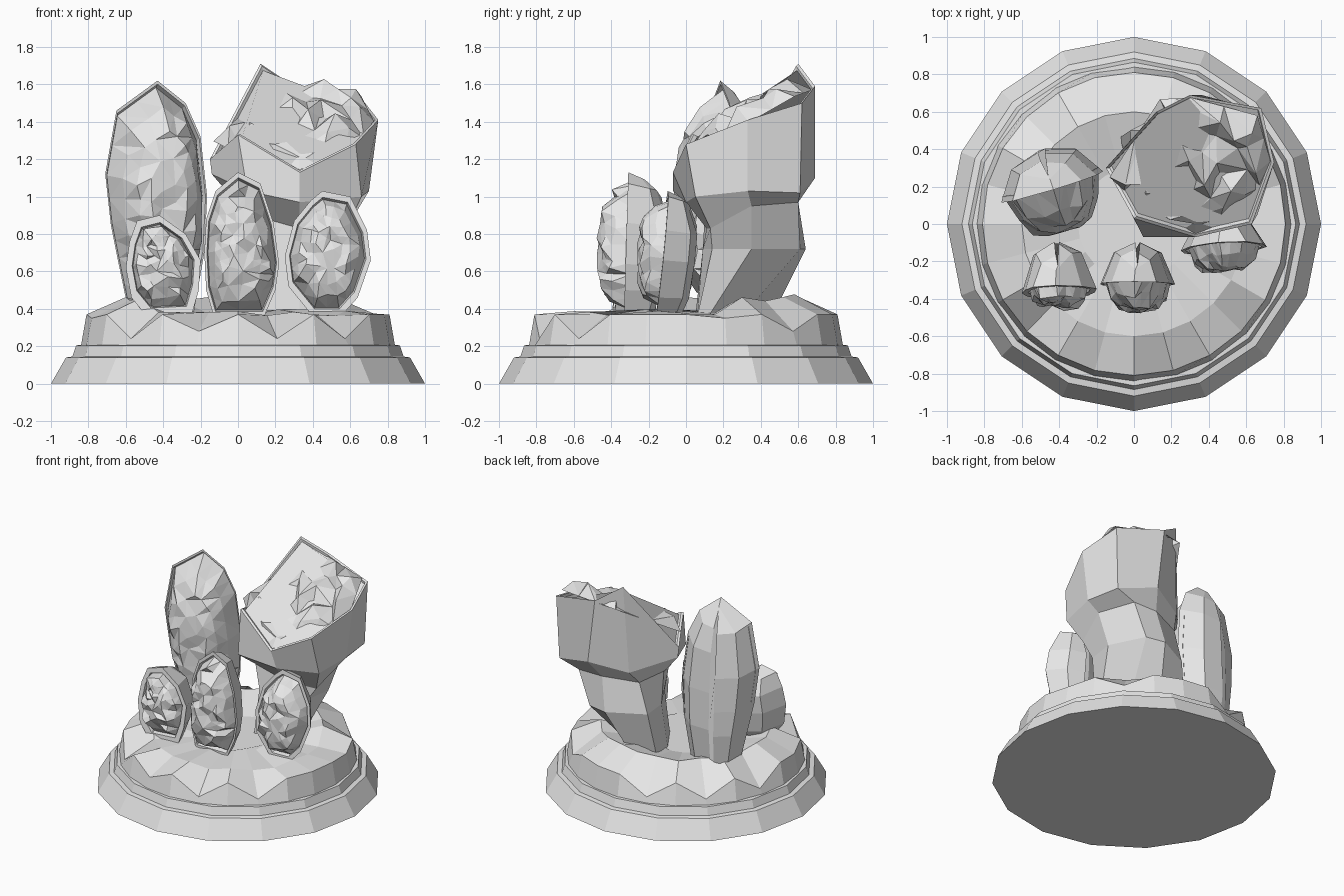
import bpy
import bmesh
import math
import random
from mathutils import Vector
from mathutils.geometry import delaunay_2d_cdt

random.seed(7)
if "Cube" in bpy.data.objects:
    bpy.data.objects.remove(bpy.data.objects["Cube"], do_unlink=True)

stone = bpy.data.materials.new("pale grey stone")
stone.use_nodes = True
GREY = (0.8, 0.8, 0.8, 1)
stone.diffuse_color = GREY
stone.node_tree.nodes["Principled BSDF"].inputs["Base Color"].default_value = GREY


def add_object(name, mesh):
    mesh.materials.append(stone)
    bpy.context.collection.objects.link(bpy.data.objects.new(name, mesh))


def loft(name, rings):
    """Closed faceted solid through equal rings."""
    bm = bmesh.new()
    loops = [[bm.verts.new(p) for p in ring] for ring in rings]
    n = len(loops[0])
    for a, b in zip(loops, loops[1:]):
        for i in range(n):
            j = (i + 1) % n
            bm.faces.new((a[i], a[j], b[j], b[i]))
    bm.faces.new(loops[0][::-1])
    bm.faces.new(loops[-1])
    bmesh.ops.recalc_face_normals(bm, faces=bm.faces)
    mesh = bpy.data.meshes.new(name)
    bm.to_mesh(mesh)
    bm.free()
    add_object(name, mesh)


def circle(radius, z, count):
    return [Vector((radius * math.cos(math.tau * i / count),
                    radius * math.sin(math.tau * i / count), z)) for i in range(count)]


def midpoints(loop):
    """Double the points of a closed loop."""
    out = []
    for a, b in zip(loop, loop[1:] + loop[:1]):
        out += [a, (a + b) / 2]
    return out


def shrink(loop, centre, scale, offset=Vector()):
    return [centre + (p - centre) * scale + offset for p in loop]


def crystals(name, loop, centre, normal, size, bulge, rough):
    """Domed patch of crystal facets: scattered points, triangulated, then lifted."""
    u = Vector((0, 0, 1)).cross(normal).normalized()
    v = normal.cross(u)
    loop = midpoints(loop)
    flat, lift = [], []
    for s, step in ((1, 1), (.84, 1), (.62, 1), (.4, 2), (.18, 5)):
        for p in shrink(loop, centre, size * s)[step // 2::step]:
            d = p - centre
            point = Vector((d.dot(u), d.dot(v)))
            height = bulge * (1 - s ** 4) - .03 * (s == 1)
            if s < 1:
                point += Vector((random.uniform(-1, 1), random.uniform(-1, 1))) * rough * .6
                height += random.uniform(-rough, rough)
            flat.append(point)
            lift.append(height)
    edge = [(i, (i + 1) % len(loop)) for i in range(len(loop))]
    points, _, faces, source, _, _ = delaunay_2d_cdt(flat, edge, [], 1, 1e-5)
    verts = [centre + u * p.x + v * p.y + normal * lift[src[0]]
             for p, src in zip(points, source)]
    mesh = bpy.data.meshes.new(name)
    mesh.from_pydata(verts, [], faces)
    add_object(name, mesh)


def geode(name, outline, y0, yaw, lean, back, front, size, up, rough):
    """Upright split stone: columned back shell, rim, groove, crystal face."""
    xs = [p[0] for p in outline]
    zs = [p[1] for p in outline]
    cx, cz = (min(xs) + max(xs)) / 2, (min(zs) + max(zs)) / 2
    low, half = min(zs), (max(zs) - min(zs)) / 2

    def on_plane(x, z):
        return Vector((x, y0 + yaw * (x - cx) + lean * (z - cz), z))

    normal = Vector((yaw, -1, lean)).normalized()
    away = Vector((-yaw, 1, 0)).normalized()
    loop = [on_plane(x, z) for x, z in outline]
    rings = []
    for angle in (86, 50):
        c, s = math.cos(math.radians(angle)), math.sin(math.radians(angle))
        ring = []
        for p in loop:
            axis = on_plane(cx, p.z)
            t = (p.z - cz) / half
            depth = back * (1 - (0.6 if t > 0 else 0.25) * t ** 4)
            q = axis + (p - axis) * c + away * depth * s
            q.z = low + (p.z - low) * (1 - 0.05 * s)
            ring.append(q)
        rings.append(ring)
    centre = on_plane(cx, cz + up)
    rings += [loop, shrink(loop, centre, size + 0.03),
              shrink(loop, centre, size, normal * -0.03)]
    loft(name + "_shell", rings)
    crystals(name + "_crystals", loop, centre, normal, size, front, rough)


# Stepped round plinth
plinth = [(1, 0), (0.92, 0.14), (0.885, 0.145), (0.865, 0.205), (0.8, 0.207)]
loft("plinth", [circle(r, z, 16) for r, z in plinth])

# Broken rock mound on the plinth, higher at the back
foot = circle(0.84, 0.2, 24)
rim = circle(0.81, 0.37, 24)
for i, p in enumerate(rim):
    if i % 2:
        p.z = random.choice((0.24, 0.28, 0.35, 0.37))
inner = circle(0.6, 0.38, 24)
core = circle(0.3, 0.38, 24)
for p in inner + core:
    p.z += random.uniform(-0.02, 0.02)
for p in inner:
    if p.y > 0.25 or p.x < -0.5:
        p.z += 0.08
loft("rock_mound", [foot, rim, inner, core])

# Four upright split stones
geode("tall_geode",
      [(-.58, .36), (-.64, .65), (-.68, .85), (-.71, 1.12), (-.65, 1.46), (-.43, 1.62),
       (-.28, 1.5), (-.2, 1.32), (-.165, 1.0), (-.18, .7), (-.24, .36)],
      y0=.2, yaw=.3, lean=-.03, back=.2, front=.24, size=.94, up=0, rough=.015)
geode("middle_geode",
      [(-.13, .36), (-.17, .5), (-.18, .7), (-.17, .88), (-.12, 1.03), (0, 1.13),
       (.12, 1.07), (.19, .86), (.22, .64), (.2, .5), (.14, .36)],
      y0=-.32, yaw=0, lean=.03, back=.22, front=.14, size=.9, up=-.03, rough=.02)
geode("small_geode",
      [(-.48, .35), (-.57, .46), (-.6, .62), (-.58, .76), (-.54, .87), (-.42, .9),
       (-.28, .8), (-.2, .66), (-.21, .5), (-.25, .36)],
      y0=-.36, yaw=.05, lean=.12, back=.26, front=.08, size=.8, up=.05, rough=.025)
geode("right_geode",
      [(.4, .36), (.27, .52), (.25, .68), (.3, .87), (.39, .98), (.45, 1.03),
       (.6, 1.0), (.69, .82), (.71, .66), (.64, .46), (.55, .36)],
      y0=-.13, yaw=.05, lean=.1, back=.18, front=.12, size=.86, up=.03, rough=.02)

# Large stone: narrow neck under a wide collar, sloping crystal top
base = [(-.02, .25), (.1, .05), (.33, .06), (.4, .06), (.42, .12), (.3, .3),
        (.15, .46), (-.08, .46)]
belly = [(0, .3), (.12, .09), (.33, .09), (.5, .14), (.53, .35), (.4, .61),
         (.25, .64), (-.02, .5)]
neck = [(-.02, .3, .98), (.08, .1, .9), (.33, .11, .83), (.58, .13, .83),
        (.62, .35, .95), (.5, .6, .97), (.3, .6, .97), (.05, .5, .95)]
collar = [(-.14, .3, 1.12), (.05, -.07, 1.03), (.33, 0, .97), (.66, .05, 1.0),
          (.7, .33, 1.03), (.66, .61, 1.02), (.36, .69, 1.1), (.09, .57, 1.04)]
top = [(-.15, .3, 1.2), (0, .03, 1.33), (.33, -.07, 1.13), (.63, 0, 1.28),
       (.75, .33, 1.41), (.68, .62, 1.5), (.3, .69, 1.59), (.12, .6, 1.71)]
base = [(x, y, .36) for x, y in base]
belly = [(x, y, .72) for x, y in belly]
top = [Vector(p) for p in top]
centre = sum(top, Vector()) / len(top)
slope = Vector((-.05, -.5, .85)).normalized()
loft("large_geode_shell", [base, belly, neck, collar, top, shrink(top, centre, .96),
                           shrink(top, centre, .94, slope * -.02)])
crystals("large_geode_crystals", top, centre, slope, .95, .06, .055)
